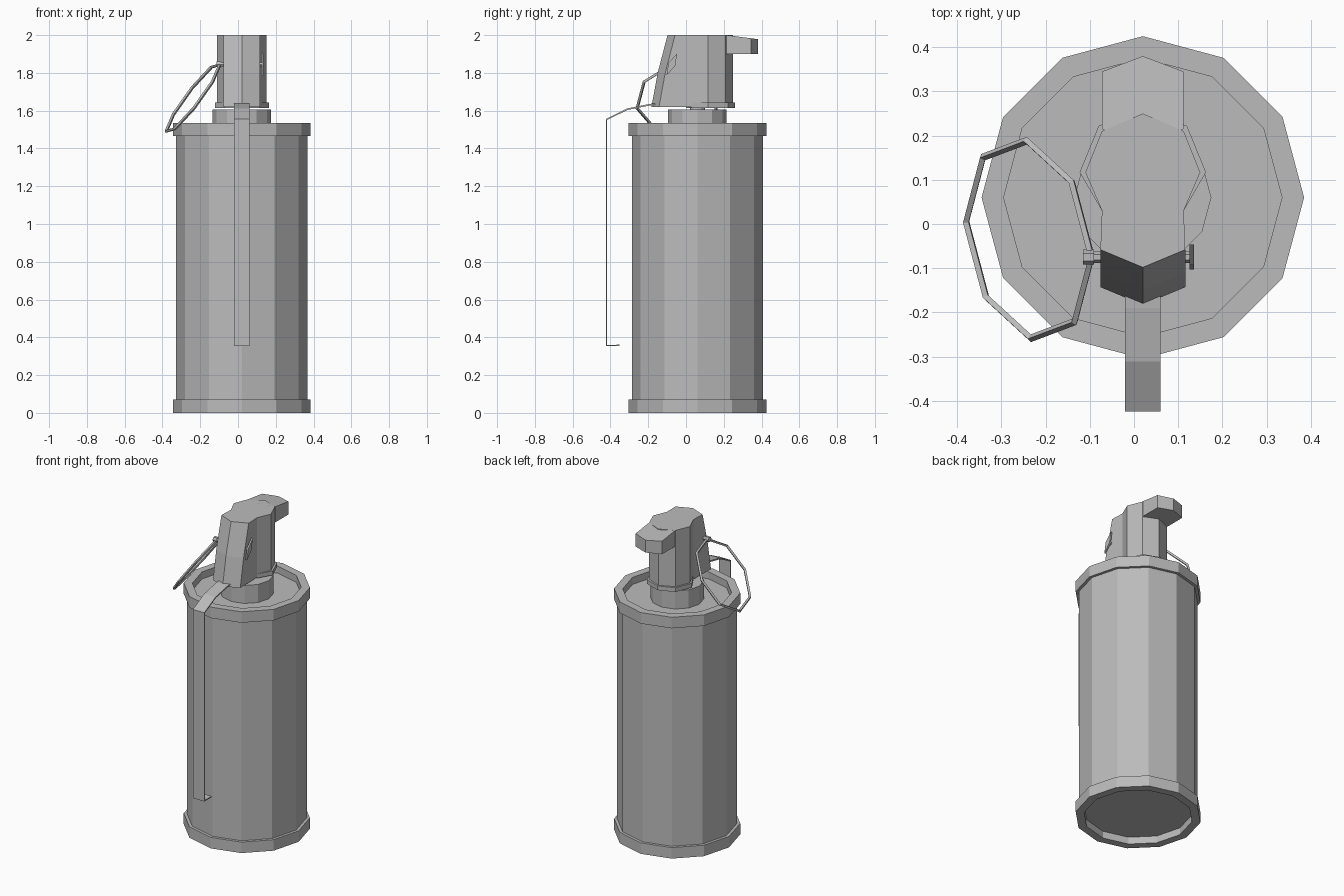
import bpy
from math import cos, sin, pi
from mathutils import Matrix, Vector

cube = bpy.data.objects.get("Cube")
if cube:
    bpy.data.objects.remove(cube, do_unlink=True)

CX, CY = 0.02, 0.06  # axis of the canister

metal = bpy.data.materials.new("grey metal")
metal.use_nodes = True
GREY = (0.5, 0.5, 0.5, 1)
metal.diffuse_color = GREY
metal.node_tree.nodes["Principled BSDF"].inputs["Base Color"].default_value = GREY


def add_mesh(name, verts, faces):
    mesh = bpy.data.meshes.new(name)
    mesh.from_pydata(verts, [], faces)
    mesh.materials.append(metal)
    obj = bpy.data.objects.new(name, mesh)
    bpy.context.collection.objects.link(obj)
    return obj


def loft(name, rings):
    """Bridge equal rings from bottom to top and cap both ends."""
    n = len(rings[0])
    faces = [tuple(reversed(range(n)))]
    for k in range(len(rings) - 1):
        a, b = k * n, (k + 1) * n
        for i in range(n):
            j = (i + 1) % n
            faces.append((a + i, a + j, b + j, b + i))
    faces.append(tuple(range((len(rings) - 1) * n, len(rings) * n)))
    return add_mesh(name, [v for r in rings for v in r], faces)


def lathe(name, profile, sides=12):
    angles = [2 * pi * i / sides for i in range(sides)]
    return loft(name, [[(CX + r * cos(a), CY + r * sin(a), z) for a in angles]
                       for r, z in profile])


def mirrored(half, z):
    """Symmetric plan, counter-clockwise, from its right half (front to back).
    The first and last points lie on the centre line."""
    left = [(-x, y) for x, y in reversed(half[1:-1])]
    return [(CX + x, y, z) for x, y in half + left]


# Canister with rolled rims and recessed ends
R_IN, R_BODY, R_RIM = 0.315, 0.347, 0.365
lathe("canister", [(R_IN, 0.045), (R_IN, 0), (R_RIM, 0), (R_RIM, 0.07),
                   (R_BODY, 0.07), (R_BODY, 1.465), (R_RIM, 1.465),
                   (R_RIM, 1.535), (R_IN, 1.535), (R_IN, 1.49)])
lathe("neck_collar", [(0.155, 1.48), (0.155, 1.605)])
lathe("neck_stem", [(0.04, 1.6), (0.04, 1.63)])


# Fuse head: bulged column with a raked, pointed front
def head_plan(front):
    return [(0, front), (0.096, front + 0.04), (0.0925, 0.03), (0.13, 0.117),
            (0.0925, 0.21), (0, 0.25)]


loft("fuse_head", [mirrored(head_plan(f), z)
                   for z, f in ((1.62, -0.183), (1.8, -0.15), (2.0, -0.098))])

# Flange around the foot of the column
flange = [(0, 0), (0.0925, 0.03), (0.143, 0.117), (0.1, 0.222), (0, 0.26)]
loft("head_flange", [mirrored(flange, z) for z in (1.615, 1.642)])

# Overhanging rear lip, sloping slightly down to the back
lip = [(0, 0.18), (0.0925, 0.215), (0.0925, 0.345), (0, 0.38)]
lip_top = [(x, y, 2.0 - max(0, y - 0.215) * 0.13) for x, y, z in mirrored(lip, 0)]
loft("rear_lip", [mirrored(lip, 1.9), lip_top])

# Safety lever: bent strip
path = [(-0.13, 1.638), (-0.19, 1.632), (-0.31, 1.608), (-0.421, 1.553),
        (-0.421, 0.357), (-0.352, 0.357)]
strip = [(x, y, z) for y, z in path for x in (-0.02, 0.06)]
lever = add_mesh("safety_lever", strip,
                 [(2 * i, 2 * i + 1, 2 * i + 3, 2 * i + 2) for i in range(len(path) - 1)])
solid = lever.modifiers.new("thickness", 'SOLIDIFY')
solid.thickness = 0.008
solid.offset = 0

# Pull ring, hanging tilted from the pin
u = Vector((0.143, -0.04, 0.178)).normalized()
v = Vector((0.005, 0.225, 0.067))
v = (v - u * v.dot(u)).normalized()
tilt = Matrix((u, v, u.cross(v))).transposed().to_4x4()
bpy.ops.mesh.primitive_torus_add(major_segments=8, minor_segments=4,
                                 major_radius=0.23, minor_radius=0.009)
ring = bpy.context.object
ring.name = "pull_ring"
ring.matrix_world = Matrix.Translation((-0.238, -0.035, 1.667)) @ tilt
ring.data.materials.append(metal)


# Pin through the head, its eye and its splayed end
def rod(name, x0, x1, radius, sides, scale=(1, 1), turn=0):
    bpy.ops.mesh.primitive_cylinder_add(vertices=sides, radius=radius, depth=x1 - x0)
    obj = bpy.context.object
    obj.name = name
    obj.data.transform(Matrix.Diagonal((scale[0], scale[1], 1, 1)))
    obj.data.transform(Matrix.Rotation(pi / 2, 4, 'Y'))
    obj.data.transform(Matrix.Rotation(turn, 4, 'X'))
    obj.location = ((x0 + x1) / 2, -0.075, 1.845)
    obj.data.materials.append(metal)


rod("safety_pin", -0.1, 0.13, 0.013, 6)
rod("pin_eye", -0.115, -0.09, 0.017, 6)
rod("pin_splayed_end", 0.126, 0.136, 0.065, 4, (1, 0.3), -0.45)
